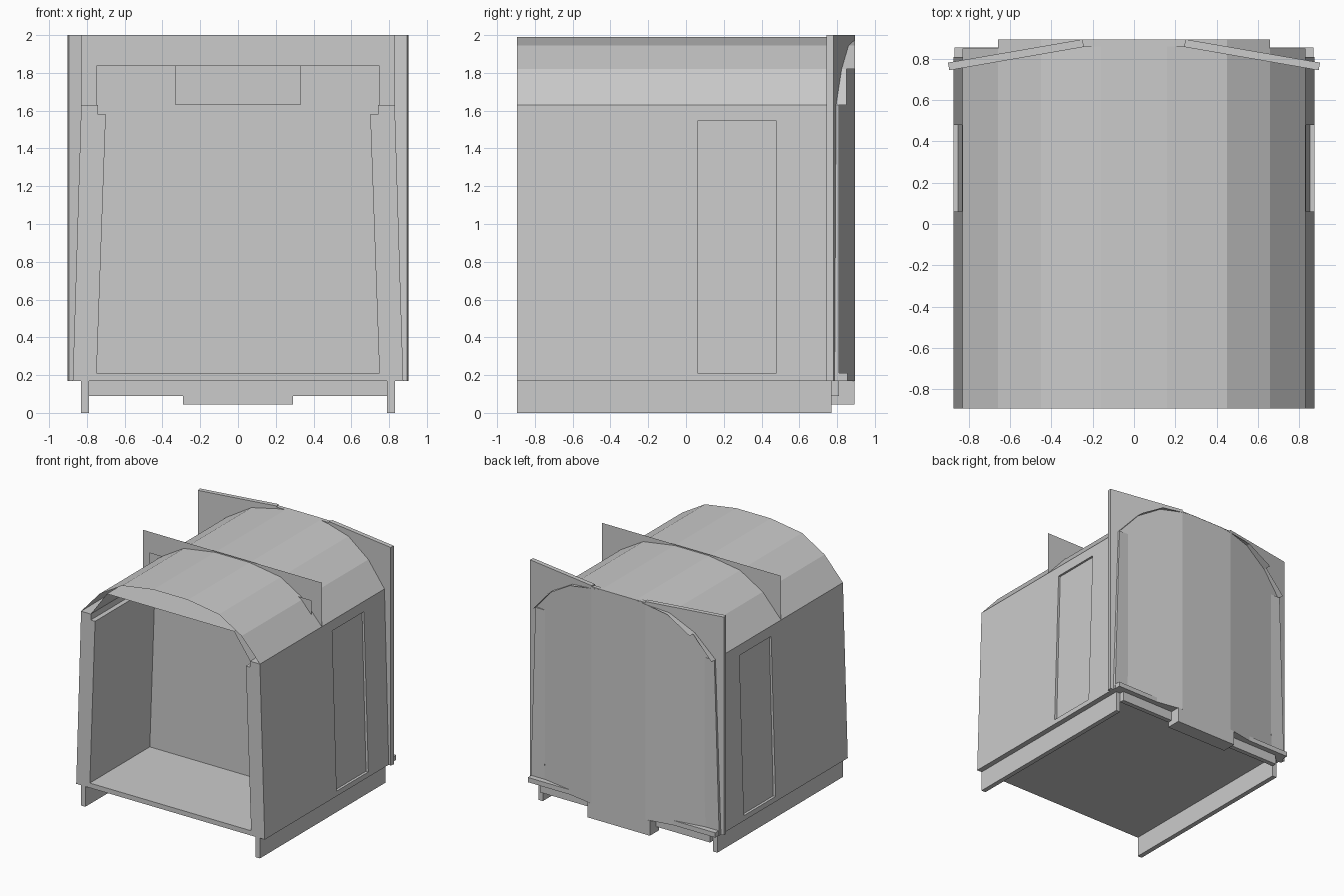
import bpy, bmesh
from mathutils import Vector

if "Cube" in bpy.data.objects:
    bpy.data.objects.remove(bpy.data.objects["Cube"])

grey = bpy.data.materials.new("light_grey")
grey.diffuse_color = (0.6, 0.6, 0.6, 1)
grey.use_nodes = True
grey.node_tree.nodes["Principled BSDF"].inputs["Base Color"].default_value = grey.diffuse_color


def finish(name, bm):
    bmesh.ops.recalc_face_normals(bm, faces=bm.faces)
    me = bpy.data.meshes.new(name)
    bm.to_mesh(me)
    bm.free()
    me.materials.append(grey)
    ob = bpy.data.objects.new(name, me)
    bpy.context.collection.objects.link(ob)
    return ob


def extrude(name, points, offset):
    """Solid made by pushing a flat outline along an offset."""
    bm = bmesh.new()
    face = bm.faces.new([bm.verts.new(p) for p in points])
    new = bmesh.ops.extrude_face_region(bm, geom=[face], use_keep_orig=True)
    moved = [g for g in new["geom"] if isinstance(g, bmesh.types.BMVert)]
    bmesh.ops.translate(bm, verts=moved, vec=Vector(offset))
    return finish(name, bm)


def along_y(name, xz, y0, y1):
    return extrude(name, [(x, y0, z) for x, z in xz], (0, y1 - y0, 0))


def box(name, x0, x1, y0, y1, z0, z1):
    return along_y(name, [(x0, z0), (x1, z0), (x1, z1), (x0, z1)], y0, y1)


def sheet(name, xz, y0, y1):
    """Open folded sheet; y1 may be a function of the segment's centre x."""
    bm = bmesh.new()
    for (xa, za), (xb, zb) in zip(xz, xz[1:]):
        end = y1((xa + xb) / 2) if callable(y1) else y1
        bm.faces.new([bm.verts.new(p) for p in
                      ((xa, y0, za), (xb, y0, zb), (xb, end, zb), (xa, end, za))])
    bmesh.ops.remove_doubles(bm, verts=bm.verts, dist=1e-4)
    return finish(name, bm)


def panel(name, half_width, y, z0, z1):
    bm = bmesh.new()
    bm.faces.new([bm.verts.new(p) for p in
                  ((-half_width, y, z0), (half_width, y, z0),
                   (half_width, y, z1), (-half_width, y, z1))])
    return finish(name, bm)


def mirrored(half):
    return [(-x, z) for x, z in half] + [(x, z) for x, z in reversed(half)]


# Floor slab
box("floor", -0.87, 0.87, -0.895, 0.855, 0.17, 0.21)

# Faceted roof and the ceiling lining under it
roof = [(0.83, 1.63), (0.66, 1.82), (0.45, 1.945), (0.16, 1.99)]
sheet("roof", mirrored(roof), -0.895, lambda x: 0.85 if abs(x) > 0.7 else 0.895)
sheet("ceiling", mirrored([(0.74, 1.63), (0.59, 1.84)]), -0.895, -0.1)

for s, side in ((-1, "left"), (1, "right")):
    # Tapered side wall with a recessed door
    wall = along_y(side + "_wall",
                   [(s * x, z) for x, z in ((0.875, 0.17), (0.83, 1.63), (0.74, 1.63),
                                            (0.74, 1.58), (0.70, 1.58), (0.75, 0.17))],
                   -0.895, 0.81)
    cutter = along_y(side + "_door_cutter",
                     [(s * x, z) for x, z in ((0.852, 0.212), (0.95, 0.212),
                                              (0.95, 1.545), (0.815, 1.545))], 0.06, 0.48)
    cutter.hide_render = True
    cutter.hide_viewport = True
    cut = wall.modifiers.new("door_recess", 'BOOLEAN')
    cut.operation = 'DIFFERENCE'
    cut.solver = 'EXACT'
    cut.object = cutter

    # Skirt rail below the wall
    box(side + "_skirt", s * 0.79, s * 0.83, -0.895, 0.77, 0.0, 0.17)

    # Slanted end plate with square top corner
    extrude(side + "_end_plate",
            [(s * x, y, 0.17) for x, y in ((0.25, 0.895), (0.243, 0.858),
                                           (0.895, 0.745), (0.902, 0.782))],
            (0, 0, 1.83))

# Centre end panel, lower block and cross beam
box("centre_end_panel", -0.26, 0.26, 0.86, 0.893, 0.17, 1.99)
box("lower_end_block", -0.29, 0.29, 0.77, 0.893, 0.045, 0.17)
box("cross_beam", -0.79, 0.79, 0.77, 0.81, 0.09, 0.17)

# Bulkhead dividing the inside, its lining and the panel under the ceiling
panel("bulkhead", 0.83, -0.075, 0.17, 2.0)
panel("bulkhead_lining", 0.75, -0.1, 0.21, 1.84)
box("overhead_panel", -0.33, 0.33, -0.11, -0.1, 1.63, 1.84)
